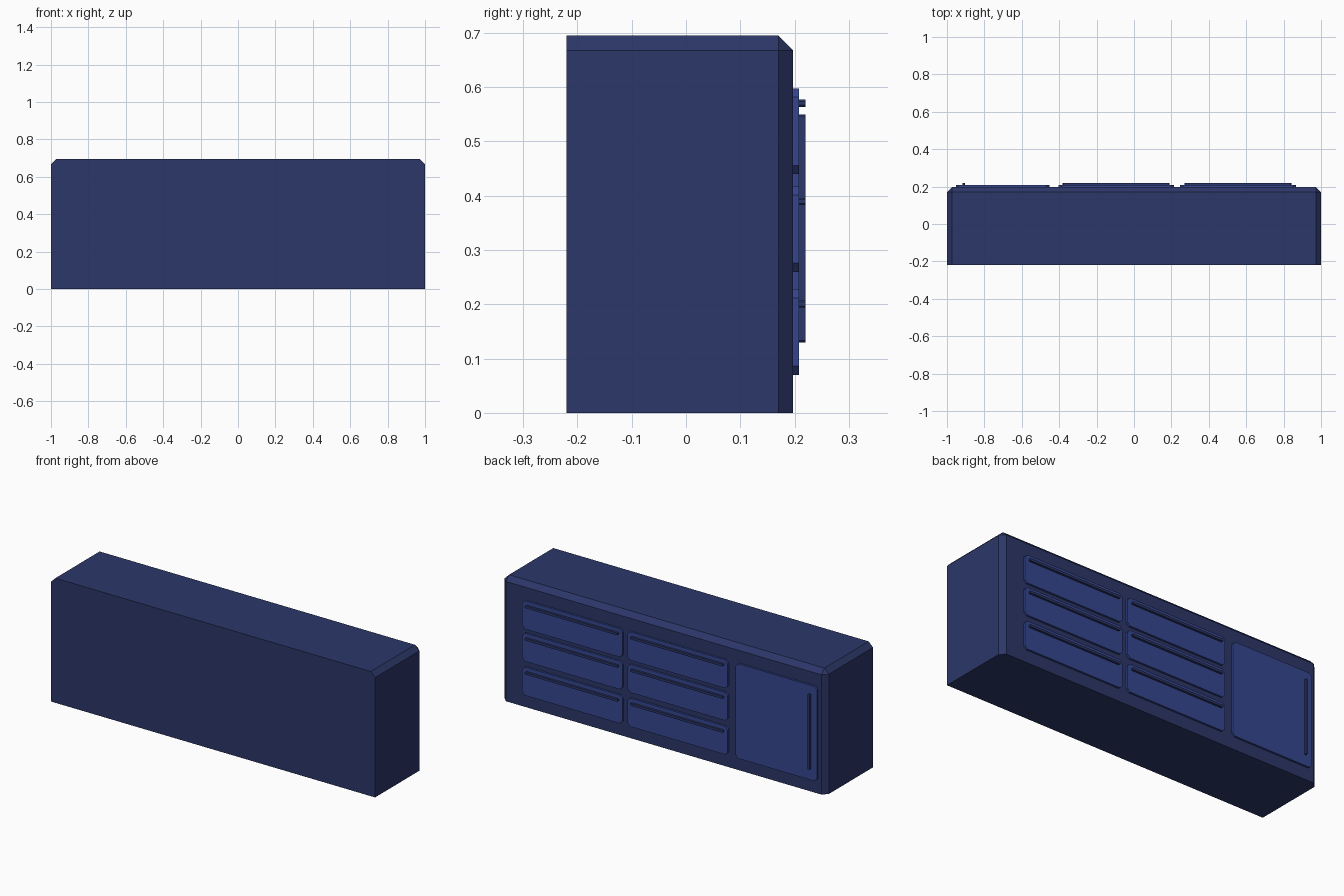
import bpy, bmesh

if "Cube" in bpy.data.objects:
    bpy.data.objects.remove(bpy.data.objects["Cube"])


def material(name, color):
    mat = bpy.data.materials.new(name)
    mat.diffuse_color = (*color, 1)
    mat.use_nodes = True
    mat.node_tree.nodes["Principled BSDF"].inputs["Base Color"].default_value = mat.diffuse_color
    return mat


def block(name, lo, hi, mat, bevel, pick):
    """Box from corner lo to corner hi, chamfering the edges chosen by pick(edge midpoint sides)."""
    bm = bmesh.new()
    bmesh.ops.create_cube(bm, size=2)
    edges = []
    for e in bm.edges:
        mid = (e.verts[0].co + e.verts[1].co) / 2
        if pick(*(round(c) for c in mid)):
            edges.append(e)
    for v in bm.verts:
        v.co = [(a + b) / 2 + c * (b - a) / 2 for a, b, c in zip(lo, hi, v.co)]
    bmesh.ops.bevel(bm, geom=edges, offset=bevel, offset_type='OFFSET',
                    segments=1, profile=0.5, affect='EDGES')
    bmesh.ops.recalc_face_normals(bm, faces=bm.faces)
    mesh = bpy.data.meshes.new(name)
    bm.to_mesh(mesh)
    bm.free()
    mesh.materials.append(mat)
    obj = bpy.data.objects.new(name, mesh)
    bpy.context.collection.objects.link(obj)
    return obj


body_blue = material("body_blue", (0.025, 0.038, 0.14))
panel_blue = material("panel_blue", (0.035, 0.062, 0.28))

BACK, PANEL, GRIP = 0.197, 0.208, 0.22


def along_y(x, y, z):
    return y == 0


# Cabinet body: chamfered top sides, rear top edge and rear uprights
def body_edges(x, y, z):
    return (x and z == 1) or (y == 1 and z == 1) or (x and y == 1)


block("cabinet_body", (-1, -0.22, 0), (1, BACK, 0.695), body_blue, 0.027, body_edges)

# Two columns of three drawers, each with a bar handle near its top
for col, (x0, x1) in enumerate([(-0.403, 0.215), (0.247, 0.865)], 1):
    for row, (z0, z1) in enumerate([(0.44, 0.598), (0.26, 0.417), (0.07, 0.228)], 1):
        block(f"drawer_{col}_{row}", (x0, BACK - 0.004, z0), (x1, PANEL, z1),
              panel_blue, 0.016, along_y)
        block(f"drawer_handle_{col}_{row}", (x0 + 0.022, PANEL - 0.003, z1 - 0.034),
              (x1 - 0.024, GRIP, z1 - 0.021), body_blue, 0.003, along_y)

# Door with a vertical bar handle
block("door", (-0.953, BACK - 0.004, 0.07), (-0.452, PANEL, 0.598),
      panel_blue, 0.016, along_y)
block("door_handle", (-0.917, PANEL - 0.003, 0.13), (-0.904, GRIP, 0.55),
      body_blue, 0.003, along_y)
